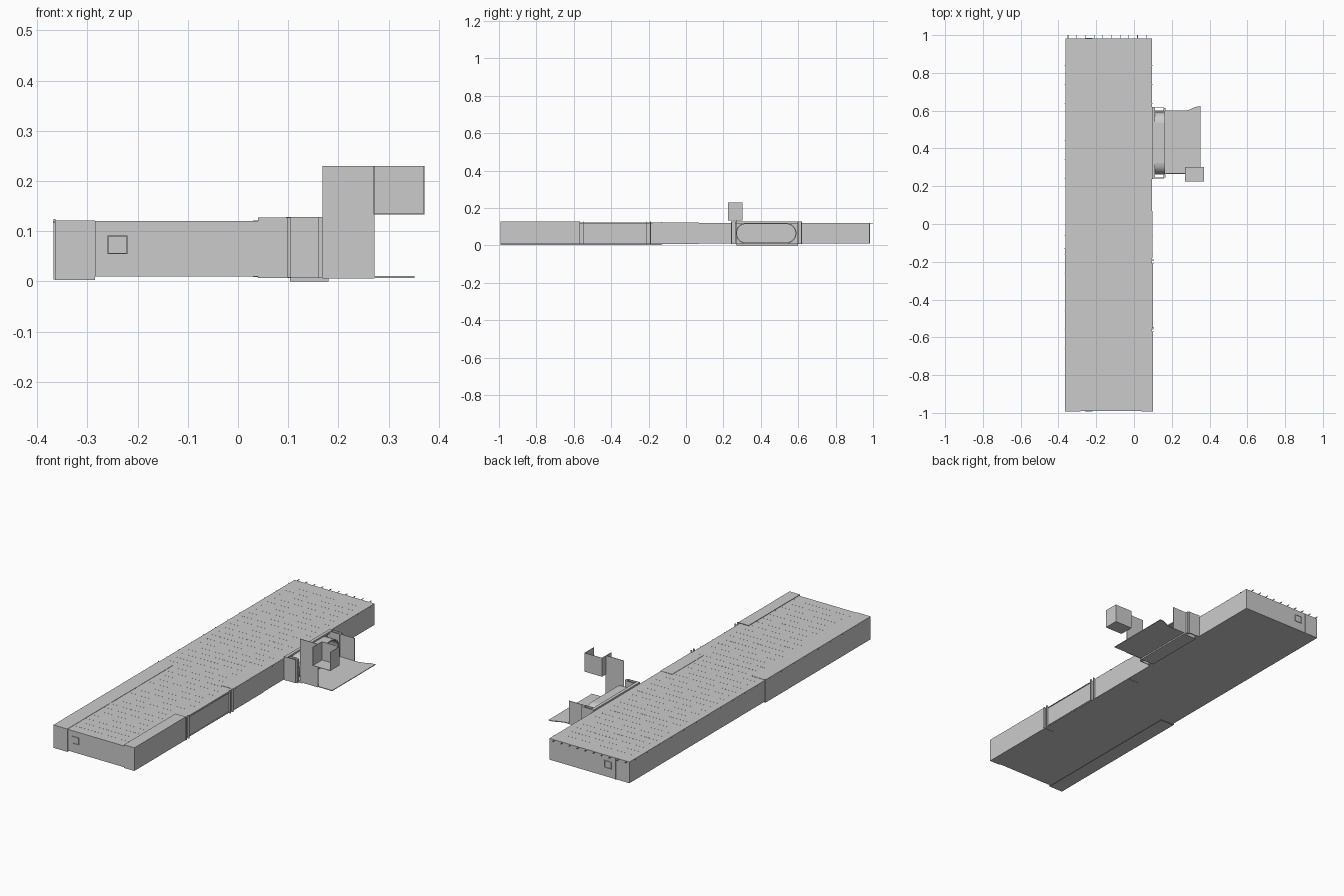
import bpy, bmesh, math

if "Cube" in bpy.data.objects:
    bpy.data.objects.remove(bpy.data.objects["Cube"])


def obj(name, bm):
    bmesh.ops.recalc_face_normals(bm, faces=bm.faces)
    me = bpy.data.meshes.new(name)
    bm.to_mesh(me)
    bm.free()
    o = bpy.data.objects.new(name, me)
    bpy.context.collection.objects.link(o)
    return o


def add_box(bm, x0, x1, y0, y1, z0, z1):
    vs = bmesh.ops.create_cube(bm, size=1)['verts']
    for v in vs:
        v.co = (x0 + (v.co.x + .5) * (x1 - x0),
                y0 + (v.co.y + .5) * (y1 - y0),
                z0 + (v.co.z + .5) * (z1 - z0))


def boxes(name, *dims):
    bm = bmesh.new()
    for d in dims:
        add_box(bm, *d)
    return obj(name, bm)


L, R, F, B, Z0, Z1 = -.363, .096, -.99, .982, .01, .12

# main slab
boxes("main_slab", (L, R, F, B, Z0, Z1))

# wrap panels folded around the slab edges
t = .0015
boxes("left_wrap_panel",
      (L - t, -.285, F - t, -.13, Z1, Z1 + t),
      (L - t, -.285, F - t, -.13, .003, .0045),
      (L - t, -.285, F - t, F, .003, Z1 + t),
      (L - t, L, F - t, -.13, .003, Z1 + t))
boxes("right_wrap_panel",
      (.04, .1, F - t, -.57, .125, .127),
      (.04, .1, F - t, -.57, .007, .0085),
      (.04, .1, F - t, F, .007, .127),
      (.0985, .1, F - t, -.57, .007, .127))
boxes("middle_wrap_panel",
      (.03, R + t, -.18, .07, Z1, Z1 + t),
      (.03, R + t, -.18, .07, Z0 - t, Z0),
      (R, R + t, -.18, .07, Z0, Z1))

# side recess: ribs and rails between them
boxes("side_ribs", *[(R, .106, y - .002, y + .002, .008, .127)
                     for y in (-.57, -.55, -.21, -.19)])
boxes("side_rails", *[(R, .1, -.55, -.21, z, z + .003) for z in (.013, .114)])
boxes("left_rib", (L - .004, L, -.132, -.128, .004, .124))

# small service hatches on both ends
for name, y in (("front_hatch", F - .003), ("rear_hatch", B)):
    x = -.26
    boxes(name, (x, x + .04, y, y + .003, .09, .092),
          (x, x + .04, y, y + .003, .055, .057),
          (x, x + .002, y, y + .003, .055, .092),
          (x + .038, x + .04, y, y + .003, .055, .092),
          (x - .025, x - .023, y, y + .003, Z0, Z1))

# tick ends along the sides and rear edge
ticks = []
for i in range(19):
    y = -.86 + i * .1
    if y < B:
        ticks += [(L - .005, L, y - .001, y + .001, .117, .12),
                  (R, R + .004, y - .001, y + .001, .117, .12)]
boxes("side_ticks", *ticks)
boxes("rear_ticks", *[(L + .012 + i * .046, L + .015 + i * .046, B, 1, .117, .12)
                      for i in range(10)])

# rows of fine dashes on the deck
bm = bmesh.new()
for i in range(20):
    for j in range(38):
        x, y = -.33 + i * .02, -.94 + j * .05
        add_box(bm, x, x + .009, y, y + .001, Z1 - .001, Z1 + .0006)
obj("deck_dashes", bm)


# stadium loop for the doorway
def stadium(y0, y1, z0, z1, n=10):
    r = (z1 - z0) / 2
    zc = (z0 + z1) / 2
    pts = []
    for cy, a0 in ((y1 - r, -90), (y0 + r, 90)):
        for k in range(n + 1):
            a = math.radians(a0 + 180 * k / n)
            pts.append((cy + r * math.cos(a), zc + r * math.sin(a)))
    return pts


# doorway sleeve: a hollow extruded stadium
bm = bmesh.new()
inner, outer = stadium(.272, .585, .015, .115), stadium(.266, .591, .009, .121)
rings = [[bm.verts.new((x, *p)) for p in loop]
         for x, loop in ((.096, inner), (.165, inner), (.165, outer), (.096, outer))]
n = len(inner)
for a in range(4):
    for k in range(n):
        p, q = rings[a], rings[(a + 1) % 4]
        bm.faces.new((p[k], p[(k + 1) % n], q[(k + 1) % n], q[k]))
sleeve = obj("doorway_sleeve", bm)
for p in sleeve.data.polygons:
    p.use_smooth = abs(p.normal.x) < .5 and abs(p.normal.z) < .999

# doorway jambs, mirrored about the opening centre
jambs = []
for s in (-1, 1):
    for x0, x1, d0, d1 in ((.096, .112, .165, .19), (.112, .165, .165, .169),
                           (.112, .16, .184, .188), (.155, .168, .169, .184)):
        ys = sorted((.43 + s * d0, .43 + s * d1))
        jambs.append((x0, x1, *ys, .007, .128))
boxes("doorway_jambs", *jambs)
boxes("doorway_sill", (.104, .18, .27, .6, 0, .008))
boxes("doorway_lintel", (.096, .112, .265, .6, .118, .128))

# flared apron plate
bm = bmesh.new()
outline = [(.16, .268), (.352, .268), (.352, .624), (.325, .62), (.3, .608),
           (.275, .6), (.16, .6)]
f = bm.faces.new([bm.verts.new((x, y, .007)) for x, y in outline])
g = bmesh.ops.extrude_face_region(bm, geom=[f])
for v in g['geom']:
    if isinstance(v, bmesh.types.BMVert):
        v.co.z = .0105
obj("apron_plate", bm)

# tall side wall with an open box beside its top
boxes("side_wall", (.168, .272, .266, .269, .006, .23))
boxes("far_wall", (.165, .25, .598, .601, .007, .128))
boxes("hanging_box",
      (.27, .371, .225, .302, .133, .135),
      (.369, .371, .225, .302, .133, .23),
      (.27, .371, .3, .302, .133, .23),
      (.27, .272, .225, .302, .133, .23))
